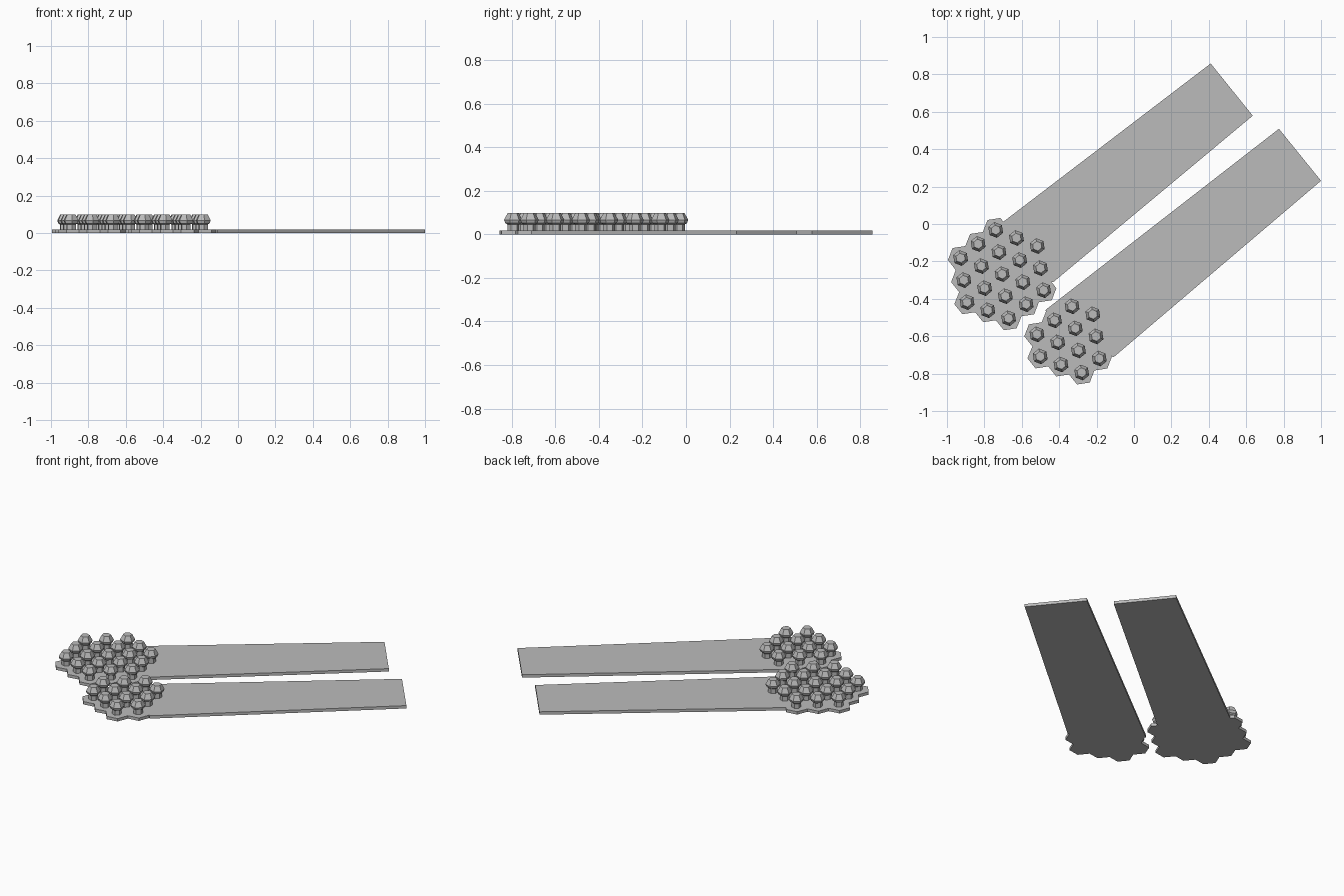
import bpy, bmesh, math
from mathutils import Vector

if "Cube" in bpy.data.objects:
    bpy.data.objects.remove(bpy.data.objects["Cube"])

THICK = 0.018                       # slab thickness
A = Vector((0.111, -0.043))         # hex lattice steps
B = Vector((0.0172, -0.118))
STEP = A.length
ANGLE = math.atan2(A.y, A.x)

grey = bpy.data.materials.new("plain_grey")
grey.diffuse_color = (0.5, 0.5, 0.5, 1)
grey.use_nodes = True
grey.node_tree.nodes["Principled BSDF"].inputs["Base Color"].default_value = grey.diffuse_color


def finish(bm, name):
    bmesh.ops.recalc_face_normals(bm, faces=bm.faces)
    mesh = bpy.data.meshes.new(name)
    bm.to_mesh(mesh)
    bm.free()
    mesh.materials.append(grey)
    obj = bpy.data.objects.new(name, mesh)
    bpy.context.collection.objects.link(obj)
    return obj


def hexagon(centre, radius, z, turn):
    return [(centre.x + radius * math.cos(turn + k * math.pi / 3),
             centre.y + radius * math.sin(turn + k * math.pi / 3), z) for k in range(6)]


def thicken(bm):
    """Raise flat faces at z = 0 into a closed slab."""
    res = bmesh.ops.extrude_face_region(bm, geom=bm.faces[:], use_keep_orig=True)
    verts = [g for g in res["geom"] if isinstance(g, bmesh.types.BMVert)]
    bmesh.ops.translate(bm, verts=verts, vec=(0, 0, THICK))


def tile_slab(centres, name):
    bm = bmesh.new()
    for c in centres:
        bm.faces.new([bm.verts.new(p) for p in
                      hexagon(c, STEP / math.sqrt(3), 0, ANGLE + math.pi / 6)])
    bmesh.ops.remove_doubles(bm, verts=bm.verts, dist=0.004)
    bmesh.ops.dissolve_faces(bm, faces=bm.faces[:])
    thicken(bm)
    return finish(bm, name)


def strip(points, name):
    bm = bmesh.new()
    bm.faces.new([bm.verts.new((x, y, 0)) for x, y in points])
    thicken(bm)
    return finish(bm, name)


# Stud: hexagonal stem under a flared, tapered head (radius, height)
STUD = [(0.027, THICK), (0.027, 0.046), (0.037, 0.052),
        (0.0425, 0.067), (0.026, 0.098)]


def studs(centres, name):
    bm = bmesh.new()
    for c in centres:
        rings = [[bm.verts.new(p) for p in hexagon(c, r, z, ANGLE)] for r, z in STUD]
        for low, high in zip(rings, rings[1:]):
            for k in range(6):
                n = (k + 1) % 6
                bm.faces.new((low[k], low[n], high[n], high[k]))
        bm.faces.new(rings[-1])
        bm.faces.new(rings[0][::-1])
    return finish(bm, name)


# Each group: middle tile, lattice rows {row: (first, last)}, strip outline
GROUPS = {
    "large": ((-0.705, -0.268),
              {-2: (0, 2), -1: (-1, 2), 0: (-2, 2), 1: (-2, 1), 2: (-2, 0)},
              [(0.41, 0.858), (0.635, 0.579), (-0.432, -0.311), (-0.70, 0.011)]),
    "small": ((-0.314, -0.558),
              {-1: (0, 1), 0: (-1, 1), 1: (-2, 1), 2: (-2, 0)},
              [(0.775, 0.509), (1.0, 0.231), (-0.11, -0.713), (-0.475, -0.461)]),
}

for size, (middle, rows, outline) in GROUPS.items():
    middle = Vector(middle)
    centres = [middle + A * i + B * j
               for j, (first, last) in rows.items() for i in range(first, last + 1)]
    base = tile_slab(centres, size + "_tile_base")
    # strip tucks into the tiles and is fused with them
    cutter = strip(outline[:3] + [tuple(middle)] + outline[3:], size + "_strip_helper")
    fuse = base.modifiers.new("fuse_strip", 'BOOLEAN')
    fuse.operation = 'UNION'
    fuse.solver = 'EXACT'
    fuse.object = cutter
    bpy.context.view_layer.objects.active = base
    bpy.ops.object.modifier_apply(modifier=fuse.name)
    bpy.data.objects.remove(cutter)
    base.name = size + "_tile_base_and_strip"
    studs(centres, size + "_studs")
